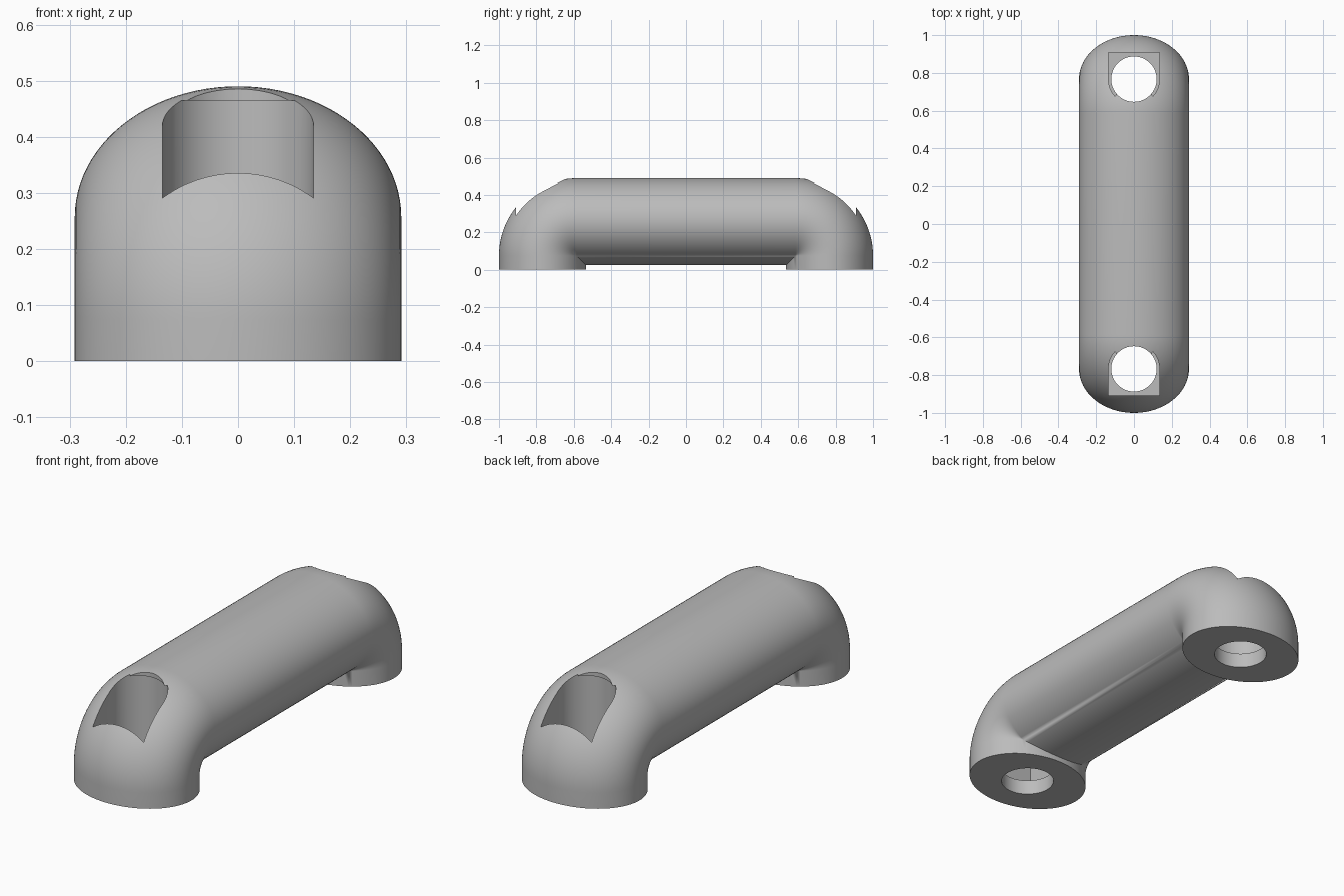
import bpy, bmesh
from math import sin, cos, pi

if "Cube" in bpy.data.objects:
    bpy.data.objects.remove(bpy.data.objects["Cube"], do_unlink=True)

HALF_W, HALF_T = 0.291, 0.233      # elliptical section
PIVOT_Y, PIVOT_Z, REACH = 0.585, 0.075, 0.182
HOLE_Y = PIVOT_Y + REACH
SIDES, BEND = 96, 32

grey = bpy.data.materials.new("plain grey")
grey.use_nodes = True
grey.diffuse_color = (0.5, 0.5, 0.5, 1)
grey.node_tree.nodes["Principled BSDF"].inputs["Base Color"].default_value = (0.5, 0.5, 0.5, 1)


def finish(bm, name):
    bmesh.ops.recalc_face_normals(bm, faces=bm.faces)
    mesh = bpy.data.meshes.new(name)
    bm.to_mesh(mesh)
    bm.free()
    mesh.materials.append(grey)
    obj = bpy.data.objects.new(name, mesh)
    bpy.context.collection.objects.link(obj)
    return obj


def prism(name, outline, z0, z1):
    bm = bmesh.new()
    low = [bm.verts.new((x, y, z0)) for x, y in outline]
    high = [bm.verts.new((x, y, z1)) for x, y in outline]
    bm.faces.new(low)
    bm.faces.new(high)
    n = len(low)
    for i in range(n):
        j = (i + 1) % n
        bm.faces.new((low[i], low[j], high[j], high[i]))
    return finish(bm, name)


def section(side, angle=None):
    """One ring: the foot when angle is None, otherwise a step of the bend."""
    ring = []
    for i in range(SIDES):
        t = 2 * pi * i / SIDES
        d = REACH + HALF_T * cos(t)
        if angle is None:
            y, z = PIVOT_Y + d, 0
        elif d < 0:                 # inner corner meets in a mitre
            y, z = PIVOT_Y + d, PIVOT_Z + d
        else:
            y, z = PIVOT_Y + d * cos(angle), PIVOT_Z + d * sin(angle)
        ring.append((HALF_W * sin(t), side * y, z))
    return ring


# Handle body: foot, bend, straight grip, bend, foot
steps = [None] + [pi / 2 * k / BEND for k in range(BEND + 1)]
rings = [section(1, a) for a in steps] + [section(-1, a) for a in reversed(steps)]
bm = bmesh.new()
loops = [[bm.verts.new(p) for p in ring] for ring in rings]
for a, b in zip(loops, loops[1:]):
    for i in range(SIDES):
        j = (i + 1) % SIDES
        bm.faces.new((a[i], a[j], b[j], b[i]))
bm.faces.new(loops[0])
bm.faces.new(loops[-1])
bmesh.ops.remove_doubles(bm, verts=bm.verts, dist=0.0001)
handle = finish(bm, "handle")

# Screw holes and the nut pockets opening through the outer bends
cutters = []
for side, end in ((1, "back"), (-1, "front")):
    circle = [(0.12 * cos(2 * pi * i / 64), side * HOLE_Y + 0.12 * sin(2 * pi * i / 64))
              for i in range(64)]
    pocket = [(0.135 * cos(pi * i / 32), side * (HOLE_Y - 0.135 * sin(pi * i / 32)))
              for i in range(33)]
    pocket += [(-0.135, side * 0.908), (0.135, side * 0.908)]
    cutters.append(prism(end + "_screw_hole_cutter", circle, -0.2, 0.8))
    cutters.append(prism(end + "_pocket_cutter", pocket, 0.072, 0.465))

for cutter in cutters:
    mod = handle.modifiers.new(cutter.name, "BOOLEAN")
    mod.operation = "DIFFERENCE"
    mod.solver = "EXACT"
    mod.object = cutter

# Bake the cuts, then shade smooth with sharp rims
bpy.ops.object.select_all(action="DESELECT")
bpy.context.view_layer.objects.active = handle
handle.select_set(True)
for mod in list(handle.modifiers):
    bpy.ops.object.modifier_apply(modifier=mod.name)
for cutter in cutters:
    bpy.data.objects.remove(cutter, do_unlink=True)
bpy.ops.object.shade_smooth_by_angle(angle=0.6)
